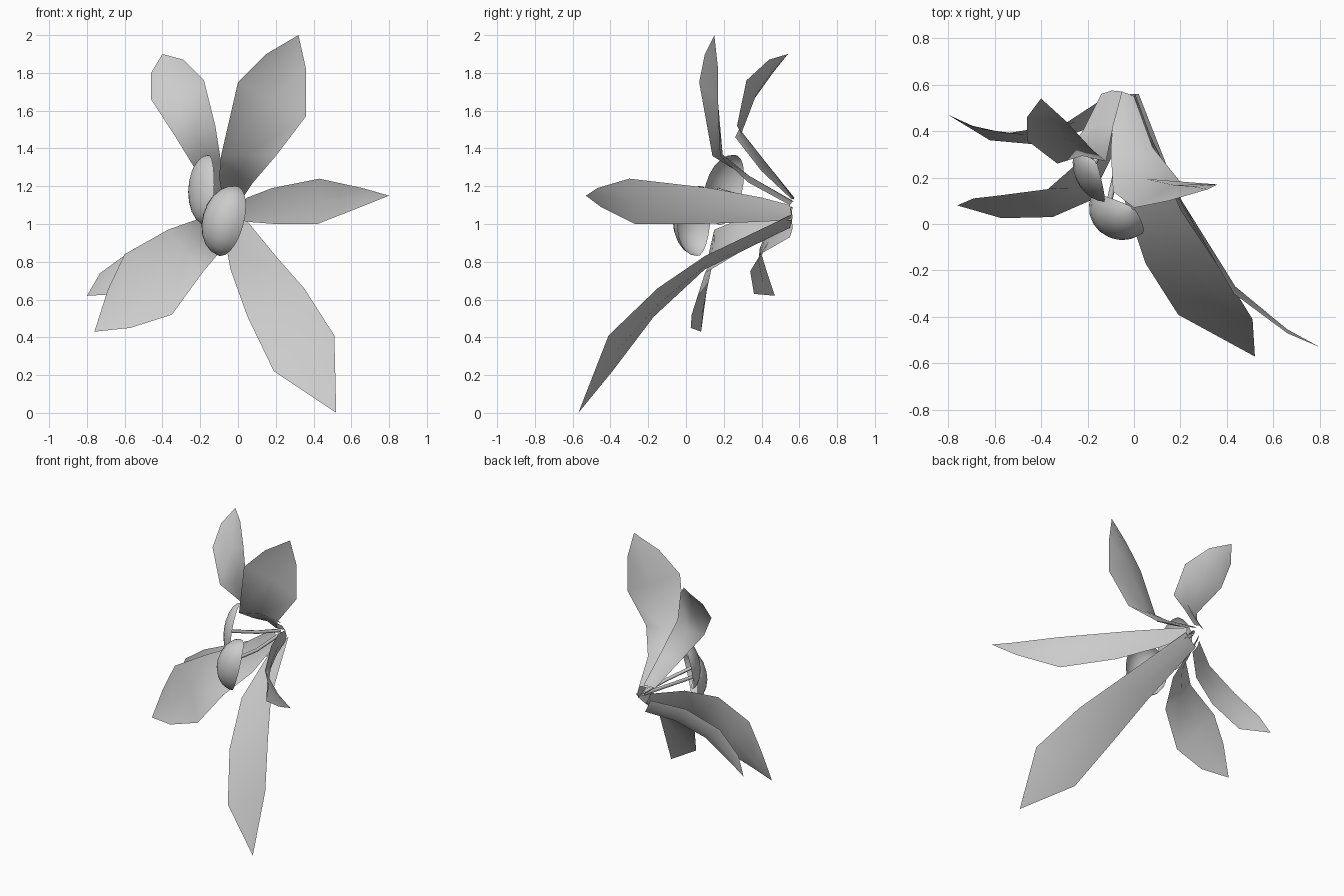
import bpy
import bmesh
from math import sin, cos, pi, radians
from mathutils import Vector

cube = bpy.data.objects.get("Cube")
if cube:
    bpy.data.objects.remove(cube, do_unlink=True)

grey = bpy.data.materials.new("pale_grey")
grey.use_nodes = True
colour = (0.6, 0.6, 0.6, 1)
grey.diffuse_color = colour
grey.node_tree.nodes["Principled BSDF"].inputs["Base Color"].default_value = colour


def finish(bm, name):
    mesh = bpy.data.meshes.new(name)
    bm.to_mesh(mesh)
    bm.free()
    mesh.materials.append(grey)
    mesh.shade_smooth()
    obj = bpy.data.objects.new(name, mesh)
    bpy.context.collection.objects.link(obj)


def skin(bm, rows):
    """Faces between neighbouring rows of vertices."""
    for low, high in zip(rows, rows[1:]):
        for k in range(len(low) - 1):
            bm.faces.new((low[k], low[k + 1], high[k + 1], high[k]))


def petal(name, edge_a, edge_b, tip, cup):
    """Sheet between two edge paths, hollowed along its midrib, closed at a tip."""
    bm = bmesh.new()
    rows = []
    for i, (a, b) in enumerate(zip(edge_a, edge_b)):
        a, b = Vector(a), Vector(b)
        ahead = Vector(tip) if i == len(edge_a) - 1 else Vector(edge_a[i + 1])
        normal = (b - a).cross(ahead - a).normalized()
        rib = (a + b) / 2 + normal * cup * (b - a).length
        rows.append([bm.verts.new(p) for p in (a, rib, b)])
    skin(bm, rows)
    end = bm.verts.new(tip)
    for k in range(2):
        bm.faces.new((rows[-1][k], rows[-1][k + 1], end))
    finish(bm, name)


def shell(name, centre, long_axis, outward, size, spread):
    """Slice of an ellipsoid, pole to pole, spanning an angle about the outward direction."""
    bm = bmesh.new()
    up = Vector(long_axis).normalized()
    out = Vector(outward)
    out = (out - up * out.dot(up)).normalized()
    side = up.cross(out)
    length, width, depth = size
    rows = []
    for i in range(11):
        lat = pi * (0.02 + 0.96 * i / 10)
        row = []
        for j in range(9):
            lon = radians(spread) * (j / 4 - 1)
            p = up * cos(lat) * length + sin(lat) * (side * sin(lon) * width + out * cos(lon) * depth)
            row.append(bm.verts.new(Vector(centre) + p))
        rows.append(row)
    skin(bm, rows)
    finish(bm, name)


def stalk(name, points, radius):
    curve = bpy.data.curves.new(name, "CURVE")
    curve.dimensions = "3D"
    curve.bevel_depth = radius
    curve.bevel_resolution = 1
    line = curve.splines.new("POLY")
    line.points.add(len(points) - 1)
    for p, co in zip(line.points, points):
        p.co = (*co, 1)
    curve.materials.append(grey)
    obj = bpy.data.objects.new(name, curve)
    bpy.context.collection.objects.link(obj)


# Upper petals
petal("upper_left_petal",
      [(-.08, .57, 1.12), (-.1, .32, 1.25), (-.09, .14, 1.36), (0, .07, 1.75), (.15, .1, 1.9)],
      [(0, .55, 1.1), (.08, .33, 1.22), (.2, .18, 1.36), (.36, .17, 1.57), (.36, .17, 1.82)],
      (.32, .15, 2), -.12)
petal("upper_right_petal",
      [(-.14, .56, 1.13), (-.22, .4, 1.28), (-.33, .26, 1.46), (-.46, .36, 1.66), (-.46, .46, 1.8)],
      [(-.05, .57, 1.13), (-.09, .42, 1.33), (-.12, .27, 1.52), (-.18, .32, 1.76), (-.29, .44, 1.87)],
      (-.4, .54, 1.9), -.14)

# Side petal
petal("left_petal",
      [(0, .56, 1.02), (.07, .35, 1.01), (.2, .06, 1), (.42, -.27, 1), (.65, -.45, 1.09)],
      [(0, .55, 1.1), (.05, .4, 1.14), (.18, .13, 1.19), (.43, -.3, 1.24), (.66, -.47, 1.19)],
      (.8, -.53, 1.15), .08)

# Lower petals
petal("lower_left_petal",
      [(-.08, .55, .98), (-.04, .1, .76), (.05, -.17, .51), (.19, -.39, .22)],
      [(.02, .56, 1.05), (.2, .1, .83), (.35, -.15, .66), (.51, -.41, .41)],
      (.52, -.57, 0), .05)
petal("lower_right_petal",
      [(-.1, .56, 1.08), (-.2, .3, 1.03), (-.37, .15, .97), (-.6, .12, .84), (-.69, .11, .65)],
      [(-.06, .56, 1), (-.09, .3, .86), (-.19, .1, .74), (-.35, .03, .52), (-.57, .025, .45)],
      (-.76, .08, .43), .1)
petal("rear_right_petal",
      [(-.1, .56, 1.03), (-.3, .43, .97), (-.55, .39, .87), (-.73, .43, .74)],
      [(-.05, .55, .93), (-.2, .41, .85), (-.4, .34, .75), (-.62, .36, .63)],
      (-.8, .47, .62), .1)

# Twin shells at the heart, each on a slender stalk
shell("upper_shell", (-.16, .22, 1.18), (0, .09, .36), (-.82, -.57, 0), (.19, .13, .09), 65)
shell("lower_shell", (-.05, .07, 1.015), (.1, 0, .37), (-.65, -.75, 0), (.19, .14, .14), 75)
stalk("upper_stalk", [(-.05, .56, 1.08), (-.11, .38, 1.12), (-.22, .17, 1.18)], .012)
stalk("lower_stalk", [(-.04, .56, 1.06), (-.06, .3, 1.03), (-.13, -.01, 1.02)], .012)
